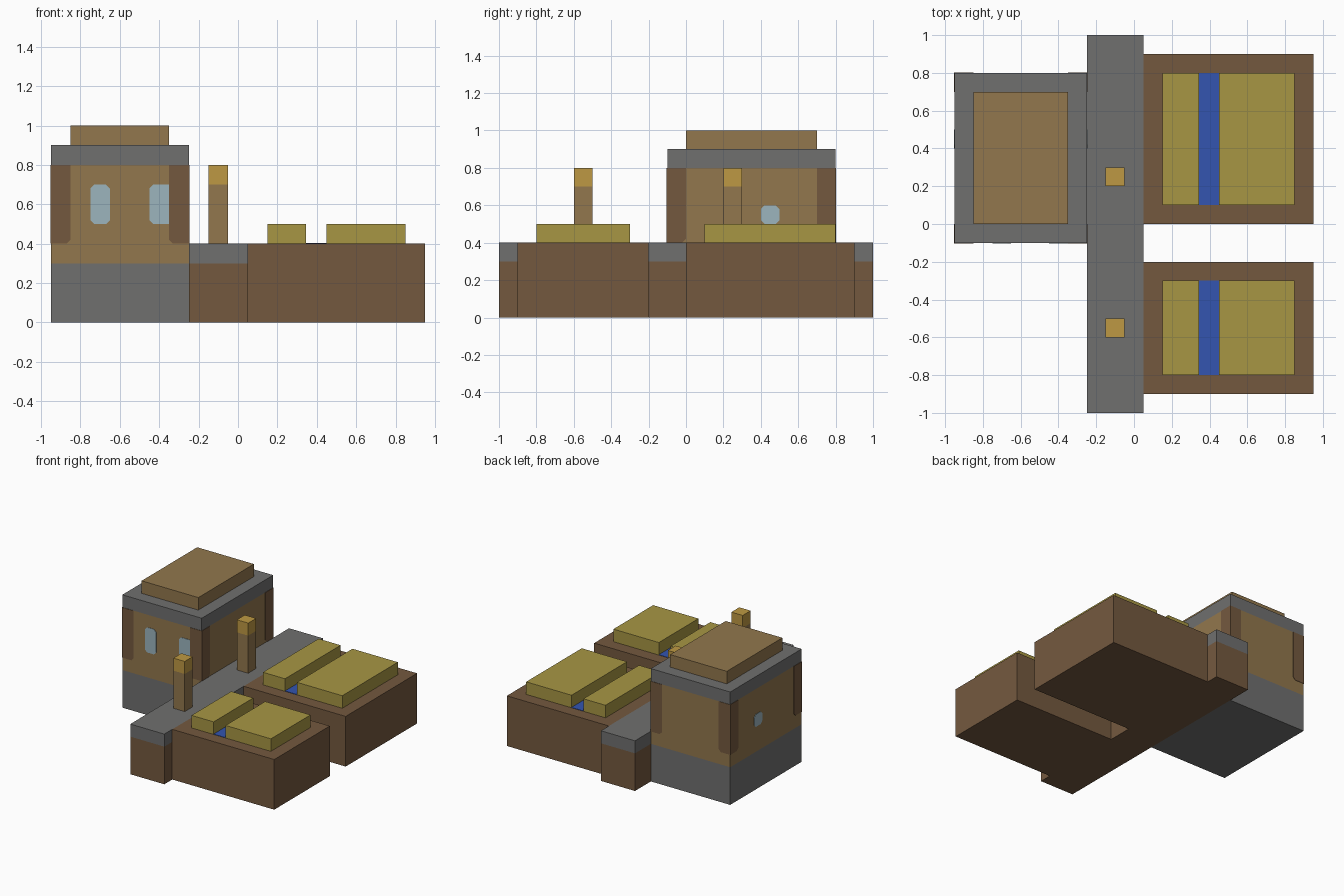
import bpy
import bmesh
from mathutils import Vector

cube = bpy.data.objects.get("Cube")
if cube:
    bpy.data.objects.remove(cube, do_unlink=True)


def material(name, *rgb):
    linear = [((c / 255 + 0.055) / 1.055) ** 2.4 for c in rgb]
    m = bpy.data.materials.new(name)
    m.use_nodes = True
    m.diffuse_color = (*linear, 1)
    m.node_tree.nodes["Principled BSDF"].inputs["Base Color"].default_value = (*linear, 1)
    return m


stone = material("grey stone", 112, 112, 111)
wood = material("tan wood", 146, 119, 77)
soil = material("dark brown", 116, 89, 63)
crop = material("olive crop", 167, 150, 68)
water = material("blue water", 51, 85, 176)
lamp = material("gold lamp", 190, 153, 67)
glass = material("pale glass", 156, 181, 190)


def finish(name, bm, mats):
    bmesh.ops.recalc_face_normals(bm, faces=bm.faces)
    mesh = bpy.data.meshes.new(name)
    bm.to_mesh(mesh)
    bm.free()
    for m in mats:
        mesh.materials.append(m)
    obj = bpy.data.objects.new(name, mesh)
    bpy.context.collection.objects.link(obj)
    return obj


def block(name, xs, ys, z, bands):
    """Box from height z, sliced into colour bands of (top height, material)."""
    top = bands[-1][0]
    low, high = Vector((xs[0], ys[0], z)), Vector((xs[1], ys[1], top))
    bm = bmesh.new()
    bmesh.ops.create_cube(bm, size=1)
    for v in bm.verts:
        v.co = (low + high) / 2 + v.co * (high - low)
    for cut, _ in bands[:-1]:
        bmesh.ops.bisect_plane(bm, geom=bm.verts[:] + bm.edges[:] + bm.faces[:],
                               plane_co=(0, 0, cut), plane_no=(0, 0, 1))
    for f in bm.faces:
        height = f.calc_center_median().z
        f.material_index = sum(height > cut + 0.001 for cut, _ in bands[:-1])
    return finish(name, bm, [m for _, m in bands])


def plate(name, axis, wall, side, us, zs, mat, trimmed):
    """Thin wall plate; trimmed lists the corners cut off as (u end, z end)."""
    bm = bmesh.new()
    c, t = 0.02, 0.003
    du, dz = (c, -c), (c, -c)
    points = []
    for i, j in ((0, 0), (1, 0), (1, 1), (0, 1)):
        if (i, j) in trimmed:
            pair = [(us[i] + du[i], zs[j]), (us[i], zs[j] + dz[j])]
            points += pair if i != j else pair[::-1]
        else:
            points.append((us[i], zs[j]))
    face = bm.faces.new([bm.verts.new((wall, u, z) if axis == "x" else (u, wall, z))
                         for u, z in points])
    out = Vector((side * t, 0, 0)) if axis == "x" else Vector((0, side * t, 0))
    new = bmesh.ops.extrude_face_region(bm, geom=[face], use_keep_orig=True)["geom"]
    bmesh.ops.translate(bm, vec=out,
                        verts=[g for g in new if isinstance(g, bmesh.types.BMVert)])
    return finish(name, bm, [mat])


# House with stone footing, wooden wall and stone cornice
hx, hy = (-0.95, -0.25), (-0.1, 0.8)
block("house_body", hx, hy, 0, [(0.3, stone), (0.8, wood), (0.9, stone)])
block("house_roof", (-0.85, -0.35), (0, 0.7), 0.9, [(1.0, wood)])

# Corner posts on all four walls
walls = {"front": ("y", hy[0], -1, hx), "back": ("y", hy[1], 1, hx),
         "right": ("x", hx[0], -1, hy), "left": ("x", hx[1], 1, hy)}
for label, (axis, wall, side, (a, b)) in walls.items():
    over = 0.003 if axis == "y" else 0
    plate(f"{label}_corner_post_a", axis, wall, side, (a - over, a + 0.1), (0.4, 0.8),
          soil, [(1, 0)])
    plate(f"{label}_corner_post_b", axis, wall, side, (b - 0.1, b + over), (0.4, 0.8),
          soil, [(0, 0)])

# Windows
all_corners = [(0, 0), (1, 0), (1, 1), (0, 1)]
plate("front_window_a", "y", hy[0], -1, (-0.75, -0.65), (0.5, 0.7), glass, all_corners)
plate("front_window_b", "y", hy[0], -1, (-0.45, -0.35), (0.5, 0.7), glass, [(0, 0), (0, 1)])
for label in ("right", "left"):
    axis, wall, side, _ = walls[label]
    plate(f"{label}_window", axis, wall, side, (0.4, 0.5), (0.5, 0.6), glass, all_corners)

# Path with two lamp posts
block("path", (-0.25, 0.05), (-1, 1), 0, [(0.3, soil), (0.4, stone)])
for label, y in (("front", -0.6), ("back", 0.2)):
    block(f"{label}_lamp_post", (-0.15, -0.05), (y, y + 0.1), 0.4, [(0.7, wood), (0.8, lamp)])

# Two fields, each with crop beds either side of a water channel
for label, y0, y1 in (("front", -0.9, -0.2), ("back", 0, 0.9)):
    block(f"{label}_field", (0.05, 0.95), (y0, y1), 0, [(0.4, soil)])
    bed = (y0 + 0.1, y1 - 0.1)
    block(f"{label}_narrow_crop", (0.15, 0.345), bed, 0.4, [(0.5, crop)])
    block(f"{label}_wide_crop", (0.45, 0.85), bed, 0.4, [(0.5, crop)])
    block(f"{label}_water_channel", (0.345, 0.45), bed, 0.4, [(0.403, water)])
